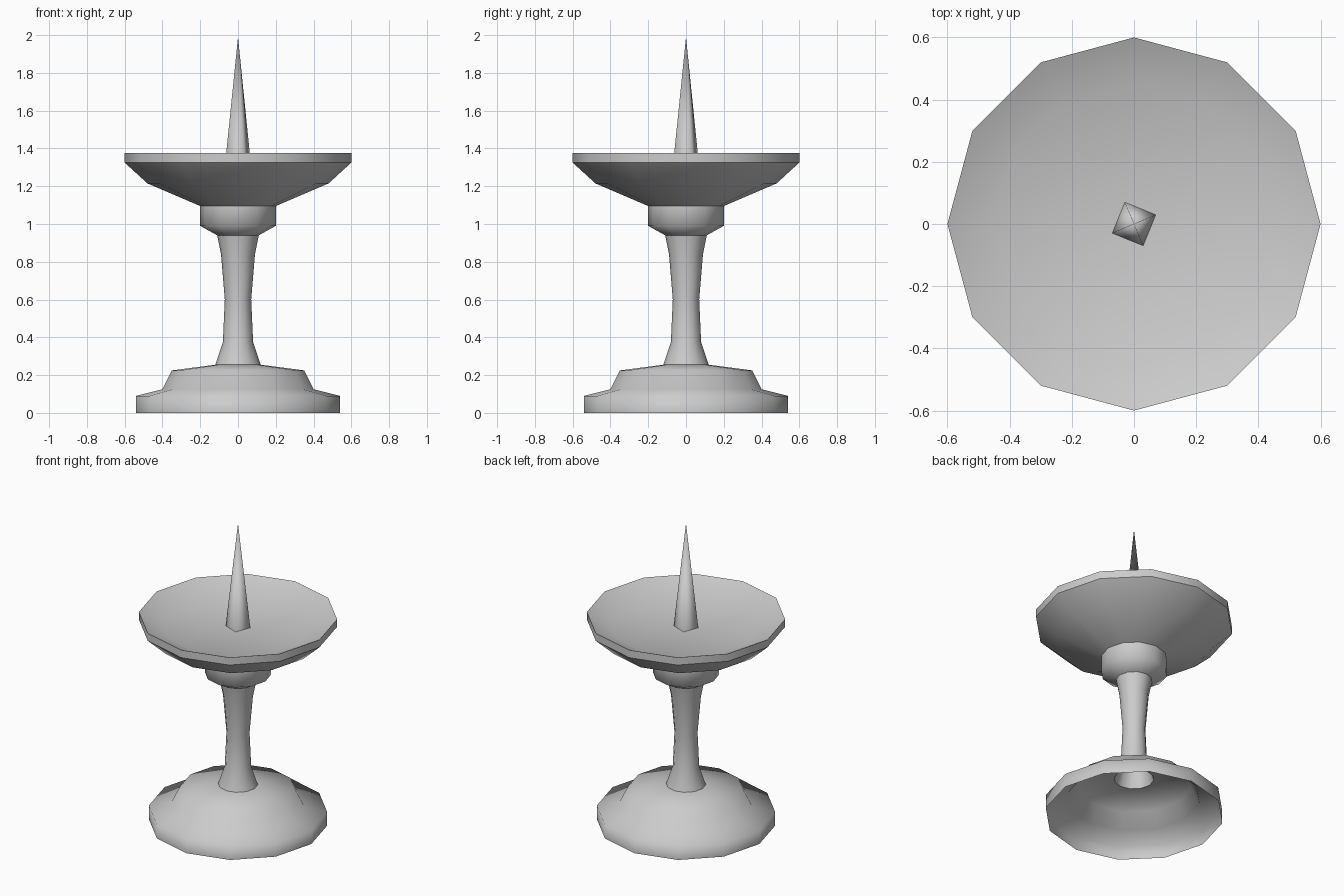
import bpy
import math

cube = bpy.data.objects.get("Cube")
if cube:
    bpy.data.objects.remove(cube, do_unlink=True)

metal = bpy.data.materials.new("grey metal")
metal.use_nodes = True
color = (0.6, 0.6, 0.6, 1)
metal.diffuse_color = color
metal.node_tree.nodes["Principled BSDF"].inputs["Base Color"].default_value = color


def lathe(name, profile, sides=12, turn=0.0, crease=None):
    """Revolve (radius, height) points; a zero radius closes to one point."""
    verts, faces, rings = [], [], []
    for r, z in profile:
        count = sides if r else 1
        start = len(verts)
        for i in range(count):
            a = turn + math.tau * i / sides
            verts.append((r * math.cos(a), r * math.sin(a), z))
        rings.append([start + i % count for i in range(sides)])
    for low, high in zip(rings, rings[1:]):
        for i in range(sides):
            j = (i + 1) % sides
            loop = [low[i], low[j], high[j], high[i]]
            faces.append(list(dict.fromkeys(loop)))
    mesh = bpy.data.meshes.new(name)
    mesh.from_pydata(verts, [], faces)
    mesh.materials.append(metal)
    mesh.shade_smooth()
    if crease:
        mesh.set_sharp_from_angle(angle=math.radians(crease))
    obj = bpy.data.objects.new(name, mesh)
    bpy.context.collection.objects.link(obj)
    return obj


# Hollow stepped foot, open underneath
lathe("base", [(0.54, 0), (0.54, 0.09), (0.40, 0.125), (0.35, 0.225), (0.12, 0.255)])

# Waisted column
lathe("stem", [(0.12, 0.255), (0.08, 0.375), (0.07, 0.60), (0.09, 0.84), (0.11, 0.94)])

# Knob under the dish
lathe("collar", [(0.11, 0.94), (0.20, 0.99), (0.20, 1.095)])

# Drip dish with a thin rim and a shallow hollow top
lathe("dish", [(0.20, 1.095), (0.48, 1.215), (0.60, 1.325), (0.60, 1.375),
               (0.45, 1.31), (0, 1.30)], crease=40)

# Four-sided candle spike
lathe("spike", [(0.076, 1.30), (0, 1.99)], sides=4, turn=math.radians(23))
